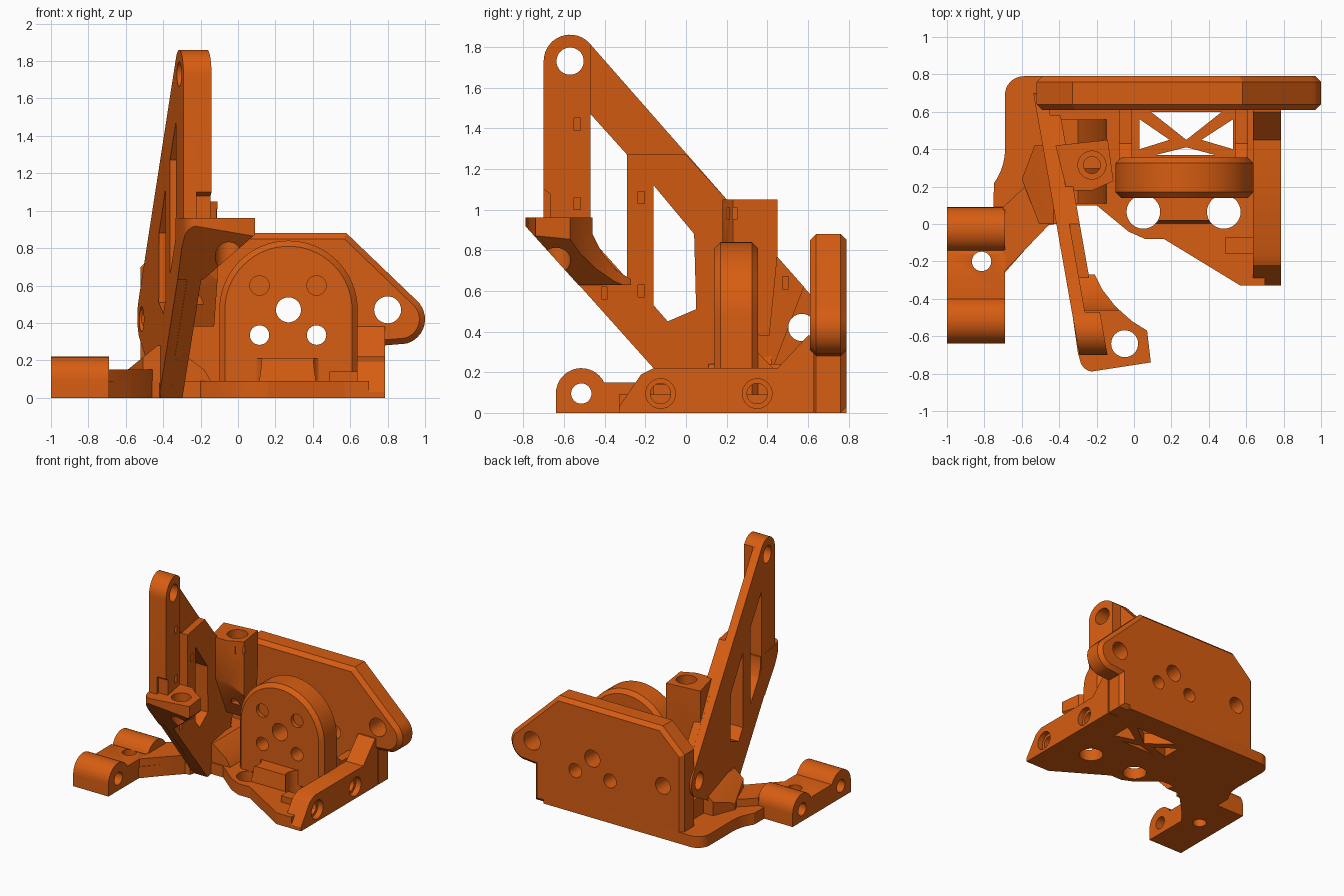
import bpy, bmesh, math
from mathutils import Vector

orange = bpy.data.materials.new("orange_plastic")
orange.diffuse_color = (0.68, 0.11, 0.006, 1)
PLACE = {'x': lambda p, t: (t, p[0], p[1]),
         'y': lambda p, t: (p[0], t, p[1]),
         'z': lambda p, t: (p[0], p[1], t)}


def prism(name, pts, axis, a, b, chamfer=0):
    """Extrude a closed profile along an axis, optionally chamfering both rims."""
    bm = bmesh.new()
    lo = [bm.verts.new(PLACE[axis](p, a)) for p in pts]
    hi = [bm.verts.new(PLACE[axis](p, b)) for p in pts]
    n = len(pts)
    caps = [bm.faces.new(lo), bm.faces.new(hi)]
    for i in range(n):
        j = (i + 1) % n
        bm.faces.new((lo[i], lo[j], hi[j], hi[i]))
    bmesh.ops.recalc_face_normals(bm, faces=bm.faces)
    if chamfer:
        rims = [e for f in caps for e in f.edges]
        bmesh.ops.bevel(bm, geom=rims, offset=chamfer, segments=1, affect='EDGES')
    me = bpy.data.meshes.new(name)
    bm.to_mesh(me)
    bm.free()
    me.materials.append(orange)
    ob = bpy.data.objects.new(name, me)
    bpy.context.collection.objects.link(ob)
    return ob


def arc(cx, cy, r, a0, a1, n=16):
    return [(cx + r * math.cos(math.radians(a0 + (a1 - a0) * i / n)),
             cy + r * math.sin(math.radians(a0 + (a1 - a0) * i / n))) for i in range(n + 1)]


def rect(u0, v0, u1, v1):
    return [(u0, v0), (u1, v0), (u1, v1), (u0, v1)]


def boolean(ob, other, op='DIFFERENCE'):
    m = ob.modifiers.new(op.lower(), 'BOOLEAN')
    m.operation, m.object, m.solver = op, other, 'EXACT'
    bpy.context.view_layer.objects.active = ob
    bpy.ops.object.modifier_apply(modifier=m.name)
    bpy.data.objects.remove(other)


def cut(ob, pts, axis, a, b):
    boolean(ob, prism("cutter", pts, axis, a, b))


def hole(ob, u, v, r, axis, a, b):
    cut(ob, arc(u, v, r, 0, 348.75, 31), axis, a, b)


# base floor with curved left flank and sloping front
outline = ([(0.70, -0.33), (0.57, -0.33), (0.16, -0.08), (0.06, -0.08), (-0.03, -0.04),
            (-0.2, 0.10), (-0.40, 0.10), (-0.42, 0.0), (-0.47, -0.01), (-0.69, -0.26),
            (-0.75, -0.26), (-0.75, 0.16)]
           + arc(-1, 0.40, 0.31, -36, 0, 8) + arc(-0.59, 0.69, 0.10, 180, 90, 8)
           + [(0.70, 0.79)])
base = prism("base_floor", outline, 'z', 0, 0.09)

# floor window, leaving a crossed brace
for tri in ([(0.09, 0.60), (0.47, 0.60), (0.28, 0.45)],
            [(0.03, 0.56), (0.03, 0.40), (0.19, 0.45)],
            [(0.53, 0.56), (0.53, 0.40), (0.36, 0.45)],
            [(0.12, 0.37), (0.43, 0.37), (0.28, 0.41)]):
    cut(base, tri, 'z', -0.1, 0.2)

# raised front block between the two vertical bores
block = prism("front_block", [(0.0, 0.08), (0.16, 0.08), (0.16, 0.21), (0.02, 0.21)],
              'x', 0.05, 0.48)
for x in (0.05, 0.48):
    hole(base, x, 0.065, 0.09, 'z', -0.1, 0.3)
    hole(block, x, 0.065, 0.09, 'z', -0.1, 0.3)

# right rail, sloped at the front and rising to the wall
rail = prism("right_rail", [(-0.33, 0), (0.63, 0), (0.63, 0.38), (0.60, 0.38), (0.45, 0.22),
                            (-0.16, 0.22), (-0.22, 0.19), (-0.33, 0.03)], 'x', 0.635, 0.785)
for y in (-0.125, 0.35):
    hole(rail, y, 0.095, 0.05, 'x', 0.5, 1)
    hole(rail, y, 0.095, 0.073, 'x', 0.74, 1)
cut(rail, rect(-0.16, 0.07, -0.08, 0.13), 'x', 0.6, 0.72)
prism("rail_lug", rect(-0.16, 0.05, -0.07, 0.14), 'x', 0.49, 0.64)

# left clamp with two rounded barrels
clamp = prism("left_clamp",
              [(-0.64, 0), (0.09, 0)] + arc(-0.03, 0.10, 0.12, 0, 160)
              + [(-0.16, 0.15), (-0.40, 0.15)] + arc(-0.515, 0.095, 0.125, 25, 180),
              'x', -1, -0.69)
for y in (-0.515, -0.03):
    hole(clamp, y, 0.095, 0.05, 'x', -1.2, -0.5)
hole(clamp, -0.815, -0.20, 0.052, 'z', -0.1, 0.4)

# web and wedge joining clamp to arm
web = prism("clamp_web", [(-0.70, -0.26), (-0.46, -0.01), (-0.42, 0.10), (-0.50, 0.28),
                          (-0.70, 0.09)], 'z', 0, 0.15)
wedge = prism("arm_wedge", [(-0.62, 0.08), (-0.32, 0.08), (-0.36, 0.28), (-0.43, 0.28),
                            (-0.59, 0.15)], 'y', 0.0, 0.42)
boolean(wedge, prism("trim", [(-0.48, -0.07), (-0.25, -0.07), (-0.35, 0.45), (-0.52, 0.45),
                              (-0.60, 0.24)], 'z', 0, 0.4), 'INTERSECT')
prism("floor_gusset", [(-0.45, 0.08), (-0.14, 0.08), (-0.18, 0.15), (-0.30, 0.24), (-0.45, 0.24)],
      'y', 0.11, 0.56)

# rear mounting wall with chamfered rims
wall = prism("rear_wall", [(-0.52, 0), (0.785, 0), (0.785, 0.28)]
             + arc(0.865, 0.42, 0.135, -75, 48, 12)
             + [(0.58, 0.88), (-0.33, 0.88), (-0.52, 0.70)], 'y', 0.61, 0.79, 0.03)
for x, z, r in ((0.8, 0.47, 0.072), (0.27, 0.47, 0.067), (0.115, 0.335, 0.055),
                (0.42, 0.335, 0.055), (-0.35, 0.42, 0.065)):
    hole(wall, x, z, r, 'y', 0.5, 0.9)

# arched boss in front of the wall
boss = prism("arched_boss", [(-0.1, 0.06), (0.64, 0.06)] + arc(0.27, 0.47, 0.37, 0, 180, 32),
             'y', 0.14, 0.355, 0.03)
for x, z, r, depth in ((0.27, 0.47, 0.067, 0.5), (0.115, 0.335, 0.052, 0.5),
                       (0.42, 0.335, 0.052, 0.5), (0.115, 0.6, 0.052, 0.17),
                       (0.42, 0.6, 0.052, 0.17)):
    hole(boss, x, z, r, 'y', 0, depth)
# side ribs tying boss to wall
for x in (-0.08, 0.54):
    prism("boss_rib", [(0.33, 0.05), (0.63, 0.05), (0.63, 0.22), (0.43, 0.22), (0.33, 0.32)],
          'x', x, x + 0.07)

# slanted arm: thin sheet, thicker web and front column, all sheared sideways
X0 = -0.415
sheet = prism("arm_sheet", [(0.04, 0), (-0.70, 0.83), (-0.70, 1.73)]
              + arc(-0.57, 1.73, 0.13, 180, 45, 14) + [(0.20, 1.05), (0.64, 0.55)]
              + arc(0.57, 0.43, 0.13, 40, -60, 10) + [(0.42, 0.20), (0.36, 0)],
              'x', X0, X0 + 0.07)
web2 = prism("arm_web", [(0.04, 0), (-0.46, 0.56), (-0.29, 0.66), (-0.29, 1.27), (0.0, 1.27),
                         (0.20, 1.05), (0.58, 0.62), (0.42, 0.20), (0.36, 0)],
             'x', X0 + 0.06, X0 + 0.125)
strut = prism("arm_strut", [(-0.16, 0.22), (-0.76, 0.89), (-0.69, 0.95), (-0.58, 0.95), (-0.29, 0.65),
                            (-0.10, 0.43)], 'x', X0 + 0.05, X0 + 0.125)
column = prism("arm_column", [(-0.67, 0.92), (-0.47, 0.92), (-0.47, 1.73)]
               + arc(-0.57, 1.73, 0.13, 40, 180) + [(-0.70, 1.10), (-0.67, 1.08)],
               'x', X0 + 0.05, X0 + 0.15)
windows = ([(-0.47, 1.47), (-0.29, 1.27), (-0.29, 0.66), (-0.47, 0.86)],
           [(-0.16, 1.12), (0.04, 0.88), (0.05, 0.51), (-0.09, 0.45), (-0.16, 0.53)])
slots = ((-0.535, 1.42), (-0.535, 1.03), (-0.22, 1.06), (-0.22, 0.60), (-0.40, 0.59), (0.49, 0.64))
for ob in (sheet, web2, strut, column):
    if ob is not column:
        for w in windows:
            cut(ob, w, 'x', -1, 0.5)
    hole(ob, -0.57, 1.73, 0.067, 'x', -1, 0.5)
    hole(ob, 0.57, 0.42, 0.067, 'x', -1, 0.5)
    for y, z in slots:
        cut(ob, rect(y - 0.015, z - 0.03, y + 0.015, z + 0.03), 'x', X0 + 0.04, 0.5)
    for v in ob.data.vertices:
        v.co.x -= 0.176 * v.co.y

# bracket shelf at the front of the arm, with a slanted underside
shelf = prism("shelf_bracket", [(-0.30, -0.69)] + arc(-0.215, -0.715, 0.075, 190, 260, 6)
              + [(0.09, -0.74), (0.07, -0.57), (-0.01, -0.52), (-0.10, -0.44),
                 (-0.17, -0.35), (-0.21, -0.27), (-0.36, -0.27)], 'z', 0.5, 0.96)
boolean(shelf, prism("trim", [(-0.8, 0.93), (-0.8, 1.0), (-0.46, 1.0), (-0.46, 0.88),
                              (-0.41, 0.78), (-0.34, 0.70), (-0.26, 0.65), (-0.26, 0.63),
                              (-0.53, 0.63)], 'x', -0.6, 0.3), 'INTERSECT')
cut(shelf, [(-0.20, 0.62), (0.10, 0.88), (0.3, 0.88), (0.3, 0.4), (-0.20, 0.4)], 'y', -1, 0)
hole(shelf, -0.05, -0.64, 0.072, 'z', 0.3, 1.2)

# turned post beside the arm
post = prism("screw_post", [(-0.42, 0.42), (-0.14, 0.45), (-0.11, 0.23), (-0.22, 0.18),
                            (-0.36, 0.18)], 'z', 0.38, 1.05)
cut(post, [(0.1, 0.3), (0.1, 0.74), (0.17, 0.74), (0.36, 0.38), (0.36, 0.3)], 'x', -0.6, 0.2)
cut(post, [(0.45, 0.78), (0.41, 0.38), (0.6, 0.3), (0.6, 0.78)], 'x', -0.6, 0.2)
hole(post, -0.225, 0.315, 0.075, 'z', 0.98, 1.2)
hole(post, -0.225, 0.315, 0.045, 'z', 0.5, 1.2)
for y in (0.20, 0.24):
    cut(post, rect(y - 0.012, 0.95, y + 0.012, 1.01), 'x', -0.17, 0.1)

# smooth the curved walls, keep real edges crisp
bpy.ops.object.select_all(action='DESELECT')
for ob in bpy.context.collection.objects:
    ob.select_set(True)
    bpy.context.view_layer.objects.active = ob
bpy.ops.object.shade_smooth_by_angle(angle=math.radians(28))
